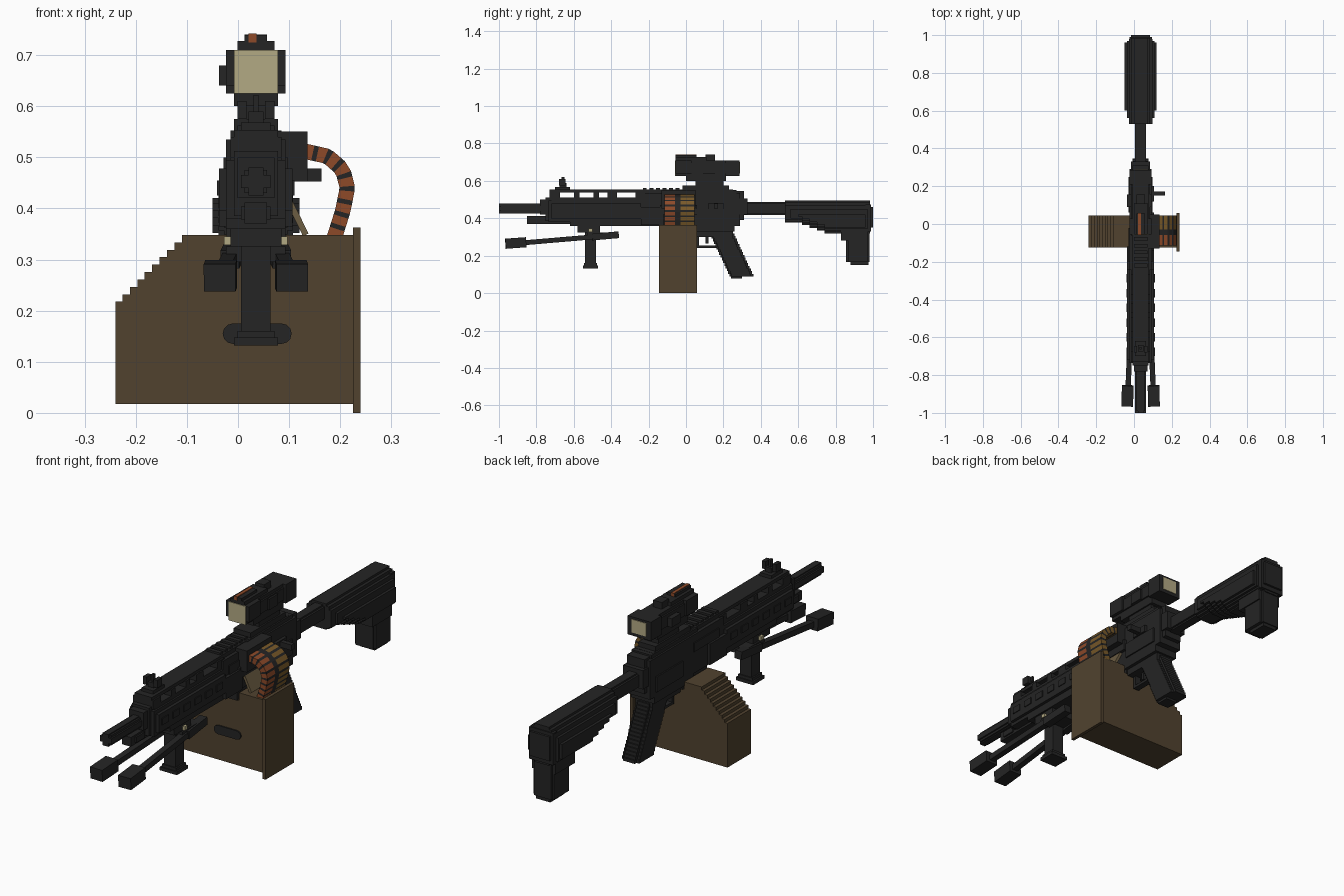
import bpy, bmesh, math
from mathutils import Vector

V = 0.0145   # size of one block step
C = 0.035    # centre line of the gun in x


def material(name, rgb):
    m = bpy.data.materials.new(name)
    m.diffuse_color = (*rgb, 1)
    return m


BLACK = material("black metal", (0.018, 0.018, 0.018))
BROWN = material("box brown", (0.082, 0.055, 0.028))
TAN = material("flap tan", (0.15, 0.11, 0.055))
GLASS = material("pale lens", (0.45, 0.40, 0.23))
COPPER = material("copper orange", (0.27, 0.068, 0.022))
BRASS = material("dark brass", (0.19, 0.10, 0.022))


def finish(name, bm, *mats):
    bmesh.ops.recalc_face_normals(bm, faces=bm.faces)
    me = bpy.data.meshes.new(name)
    bm.to_mesh(me)
    bm.free()
    for m in mats:
        me.materials.append(m)
    ob = bpy.data.objects.new(name, me)
    bpy.context.collection.objects.link(ob)
    return ob


def add_box(bm, x0, x1, y0, y1, z0, z1, mat=0):
    v = [bm.verts.new((x, y, z)) for x in (x0, x1) for y in (y0, y1) for z in (z0, z1)]
    for f in ((0, 1, 3, 2), (4, 6, 7, 5), (0, 4, 5, 1), (2, 3, 7, 6), (0, 2, 6, 4), (1, 5, 7, 3)):
        bm.faces.new([v[i] for i in f]).material_index = mat


def boxes(name, mat, *items):
    bm = bmesh.new()
    for b in items:
        add_box(bm, *b)
    return finish(name, bm, mat)


def mid(hw, y0, y1, z0, z1):
    """Box symmetric about the gun's centre line."""
    return (C - hw, C + hw, y0, y1, z0, z1)


def extrude(name, mat, pts, axis, a, b):
    """Prism from a 2D outline: axis 0 takes (y, z), axis 1 takes (x, z)."""
    bm = bmesh.new()
    vs = [bm.verts.new((a, p, q) if axis == 0 else (p, a, q)) for p, q in pts]
    f = bm.faces.new(vs)
    r = bmesh.ops.extrude_face_region(bm, geom=[f])
    d = Vector((b - a, 0, 0) if axis == 0 else (0, b - a, 0))
    bmesh.ops.translate(bm, vec=d, verts=[g for g in r["geom"] if isinstance(g, bmesh.types.BMVert)])
    return finish(name, bm, mat)


def beam(name, mat, p0, p1, w, h):
    p0, p1 = Vector(p0), Vector(p1)
    d = p1 - p0
    ob = boxes(name, mat, (-w / 2, w / 2, 0, d.length, -h / 2, h / 2))
    ob.location = p0
    ob.rotation_euler = (math.atan2(d.z, math.hypot(d.x, d.y)), 0, math.atan2(-d.x, d.y))
    return ob


# Barrel and gas tube
boxes("barrel", BLACK, mid(0.029, -1.0, -0.2, 0.44, 0.465), mid(0.0145, -1.0, -0.2, 0.425, 0.48),
      mid(0.022, -0.99, -0.2, 0.43, 0.475))
boxes("gas_tube", BLACK, mid(0.022, -0.85, -0.6, 0.37, 0.412), mid(0.029, -0.82, -0.76, 0.378, 0.404),
      mid(0.036, -0.78, -0.7, 0.42, 0.5))

# Handguard: stepped cross-section with windowed top rail
boxes("handguard", BLACK,
      mid(0.072, -0.72, -0.24, 0.395, 0.478), mid(0.058, -0.735, -0.24, 0.38, 0.495),
      mid(0.058, -0.62, -0.24, 0.36, 0.4), mid(0.043, -0.75, -0.24, 0.385, 0.512),
      mid(0.05, -0.72, -0.24, 0.478, 0.512))
bm = bmesh.new()
add_box(bm, *mid(0.043, -0.73, -0.24, 0.537, 0.553))
for y0, y1 in ((-0.73, -0.675), (-0.6, -0.57), (-0.495, -0.465), (-0.42, -0.37), (-0.27, -0.22)):
    add_box(bm, *mid(0.05, y0, y1, 0.5, 0.54))
finish("top_rail", bm, BLACK)
bm = bmesh.new()
for k in range(6):
    for s in (-1, 1):
        y = -0.70 + k * 0.078
        x = C + s * 0.072
        add_box(bm, x - 0.004, x + 0.004, y, y + 0.045, 0.425, 0.455)
finish("handguard_ribs", bm, BLACK)

# Front sight with two ears
boxes("front_sight", BLACK, mid(0.029, -0.7, -0.62, 0.55, 0.568), mid(0.0145, -0.675, -0.64, 0.565, 0.59),
      (C - 0.036, C - 0.018, -0.68, -0.645, 0.575, 0.61), (C + 0.018, C + 0.036, -0.68, -0.645, 0.575, 0.61),
      mid(0.005, -0.665, -0.65, 0.58, 0.622))

# Receiver
boxes("receiver", BLACK,
      mid(0.058, -0.24, 0.29, 0.36, 0.535), mid(0.043, -0.24, 0.25, 0.53, 0.553),
      mid(0.05, 0.28, 0.33, 0.42, 0.505), mid(0.043, 0.25, 0.31, 0.39, 0.545),
      mid(0.058, -0.02, 0.26, 0.33, 0.4), mid(0.043, 0.05, 0.25, 0.30, 0.34),
      mid(0.05, -0.13, 0.05, 0.312, 0.37))
boxes("rail_teeth", BLACK, *[mid(0.036, -0.23 + k * 0.035, -0.21 + k * 0.035, 0.55, 0.562) for k in range(6)])
boxes("side_panels", BLACK, mid(0.064, 0.06, 0.25, 0.38, 0.45), mid(0.063, -0.2, -0.02, 0.46, 0.5),
      mid(0.072, -0.24, -0.12, 0.365, 0.46))
boxes("feed_block", BLACK, (0.07, 0.136, -0.13, 0.05, 0.453, 0.55), (0.07, 0.107, -0.14, 0.06, 0.42, 0.47))
boxes("charging_handle", BLACK, (0.08, 0.163, 0.15, 0.172, 0.453, 0.478), (0.08, 0.107, 0.12, 0.2, 0.45, 0.482))

# Trigger, guard and stepped pistol grip
boxes("trigger_guard", BLACK, mid(0.0145, 0.055, 0.17, 0.242, 0.254), mid(0.0145, 0.055, 0.07, 0.254, 0.31),
      mid(0.01, 0.105, 0.12, 0.265, 0.31))
bm = bmesh.new()
for k in range(16):
    z = 0.32 - (k + 1) * V
    y = 0.14 + k * 0.0068
    add_box(bm, *mid(0.043, y, y + 0.105, z, z + V))
    add_box(bm, *mid(0.029, y - 0.01, y + 0.118, z, z + V))
add_box(bm, *mid(0.029, 0.24, 0.30, 0.078, 0.09))
finish("pistol_grip", bm, BLACK)

# Buffer tube and stock: layers of growing width make the stepped rounding
boxes("buffer_tube", BLACK, mid(0.029, 0.31, 0.6, 0.425, 0.48), mid(0.02, 0.31, 0.6, 0.418, 0.487))
LAYERS = ((0.036, 0.53, 0.985, 0.495, 0.0), (0.05, 0.53, 0.985, 0.485, 0.006), (0.062, 0.53, 0.98, 0.47, 0.014),
          (0.073, 0.56, 0.97, 0.45, 0.022), (0.085, 0.60, 0.96, 0.42, 0.032))
for i, (hw, y0, y1, zt, dz) in enumerate(LAYERS):
    pts = [(y0, zt), (y0, 0.378 + dz)]
    for k in range(4):                       # stepped underside
        y, z = 0.62 + k * 0.04, 0.378 + dz - k * V
        pts += [(y, z), (y, z - V)]
    pts += [(y1, 0.378 + dz - 4 * V), (y1, zt)]
    extrude("stock_layer_%d" % (i + 1), BLACK, pts, 0, C - hw, C + hw)
boxes("butt", BLACK, mid(0.058, 0.83, 0.97, 0.28, 0.4), mid(0.043, 0.855, 0.98, 0.165, 0.4),
      mid(0.052, 0.865, 0.97, 0.165, 0.3), mid(0.036, 0.88, 0.975, 0.15, 0.17),
      mid(0.05, 0.97, 1.0, 0.35, 0.46), mid(0.06, 0.96, 0.99, 0.33, 0.475))

# Scope and mount
boxes("scope_mount", BLACK, mid(0.043, -0.02, 0.23, 0.545, 0.575), mid(0.036, 0.05, 0.2, 0.57, 0.63),
      mid(0.05, -0.06, 0.27, 0.53, 0.552), mid(0.043, 0.0, 0.215, 0.6, 0.64))
boxes("scope_body", BLACK, mid(0.043, -0.055, 0.28, 0.625, 0.71), mid(0.058, -0.055, 0.03, 0.64, 0.71),
      mid(0.036, -0.055, 0.11, 0.7, 0.727), mid(0.022, -0.055, 0.055, 0.72, 0.739),
      mid(0.058, 0.21, 0.285, 0.625, 0.71), mid(0.05, 0.03, 0.21, 0.64, 0.695))
boxes("scope_knobs", BLACK, (-0.037, 0.0, 0.09, 0.155, 0.64, 0.68), (0.07, 0.093, 0.09, 0.155, 0.64, 0.69),
      mid(0.022, 0.105, 0.155, 0.7, 0.74))
boxes("scope_lenses", GLASS, mid(0.043, -0.058, -0.054, 0.625, 0.71), mid(0.036, 0.284, 0.288, 0.64, 0.7))
boxes("scope_light_strip", COPPER, (0.021, 0.036, -0.057, 0.057, 0.725, 0.742))

# Vertical foregrip, hinge and bipod
boxes("foregrip", BLACK, mid(0.029, -0.54, -0.48, 0.135, 0.34), mid(0.043, -0.55, -0.47, 0.132, 0.147),
      mid(0.036, -0.545, -0.475, 0.147, 0.16))
boxes("bipod_hinge", BLACK, mid(0.05, -0.58, -0.46, 0.325, 0.37), mid(0.058, -0.53, -0.4, 0.295, 0.325))
boxes("hinge_pin", GLASS, mid(0.062, -0.52, -0.5, 0.328, 0.345))
for s, side in ((-1, "left"), (1, "right")):
    leg0, leg1 = (C + s * 0.045, -0.36, 0.312), (C + s * 0.067, -0.88, 0.268)
    beam("bipod_leg_" + side, BLACK, leg0, leg1, 0.028, 0.026)
    beam("bipod_leg_sleeve_" + side, BLACK, leg0, (C + s * 0.051, -0.5, 0.3), 0.036, 0.036)
    beam("bipod_foot_" + side, BLACK, (C + s * 0.068, -0.855, 0.272), (C + s * 0.071, -0.965, 0.264), 0.062, 0.054)

# Ammunition box: stepped left shoulder, notch for the receiver, end plate
pts = [(0.226, 0.017), (0.226, 0.348), (0.093, 0.348), (0.093, 0.312), (-0.022, 0.312), (-0.022, 0.348)]
x, z = -0.11, 0.348
for k in range(9):
    pts += [(x, z), (x, z - V)]
    x, z = x - V, z - V
pts += [(-0.24, z), (-0.24, 0.017)]
extrude("ammo_box", BROWN, pts, 1, -0.125, 0.045)
boxes("ammo_box_end_plate", BROWN, (0.225, 0.24, -0.145, 0.058, 0, 0.363))
cap = [(cx + 0.02 * math.cos(a), 0.155 + 0.02 * math.sin(a)) for cx, a0 in ((0.085, -90), (-0.01, 90))
       for a in (math.radians(a0 + 30 * k) for k in range(7))]
extrude("box_front_grip", BLACK, cap, 1, -0.131, -0.12)
beam("box_flap", TAN, (0.116, -0.1, 0.382), (0.116, 0.03, 0.382), 0.012, 0.075).rotation_euler = (0, math.radians(-26), 0)

# Cartridge belt: mitred segments, alternately rounds and links
path = [Vector((0.13, 0, 0.512)), Vector((0.175, 0, 0.502)), Vector((0.205, 0, 0.476)),
        Vector((0.214, 0, 0.44)), Vector((0.205, 0, 0.395)), Vector((0.186, 0, 0.335))]


def along(d):
    for a, b in zip(path, path[1:]):
        seg = (b - a).length
        if d <= seg or b is path[-1]:
            return a.lerp(b, d / seg)
        d -= seg


total = sum((b - a).length for a, b in zip(path, path[1:]))
stations = []
for k in range(9):
    stations += [k * total / 9, (k + 0.65) * total / 9]
stations.append(total)
rings = []
for d in stations:
    t = (along(min(d + 0.012, total)) - along(max(d - 0.012, 0))).normalized()
    n = Vector((-t.z, 0, t.x)) * 0.015
    rings.append((along(d) + n, along(d) - n))
bm = bmesh.new()
for i in range(len(stations) - 1):
    for y0, y1, mat in ((-0.115, -0.058, 0), (-0.058, -0.03, 1), (-0.03, 0.045, 2)):
        v = [bm.verts.new((p.x, y, p.z)) for y in (y0, y1)
             for p in (rings[i][0], rings[i][1], rings[i + 1][1], rings[i + 1][0])]
        for f in ((0, 1, 2, 3), (7, 6, 5, 4), (0, 4, 5, 1), (1, 5, 6, 2), (2, 6, 7, 3), (3, 7, 4, 0)):
            bm.faces.new([v[j] for j in f]).material_index = 1 if i % 2 else mat
finish("cartridge_belt", bm, COPPER, BLACK, BRASS)
